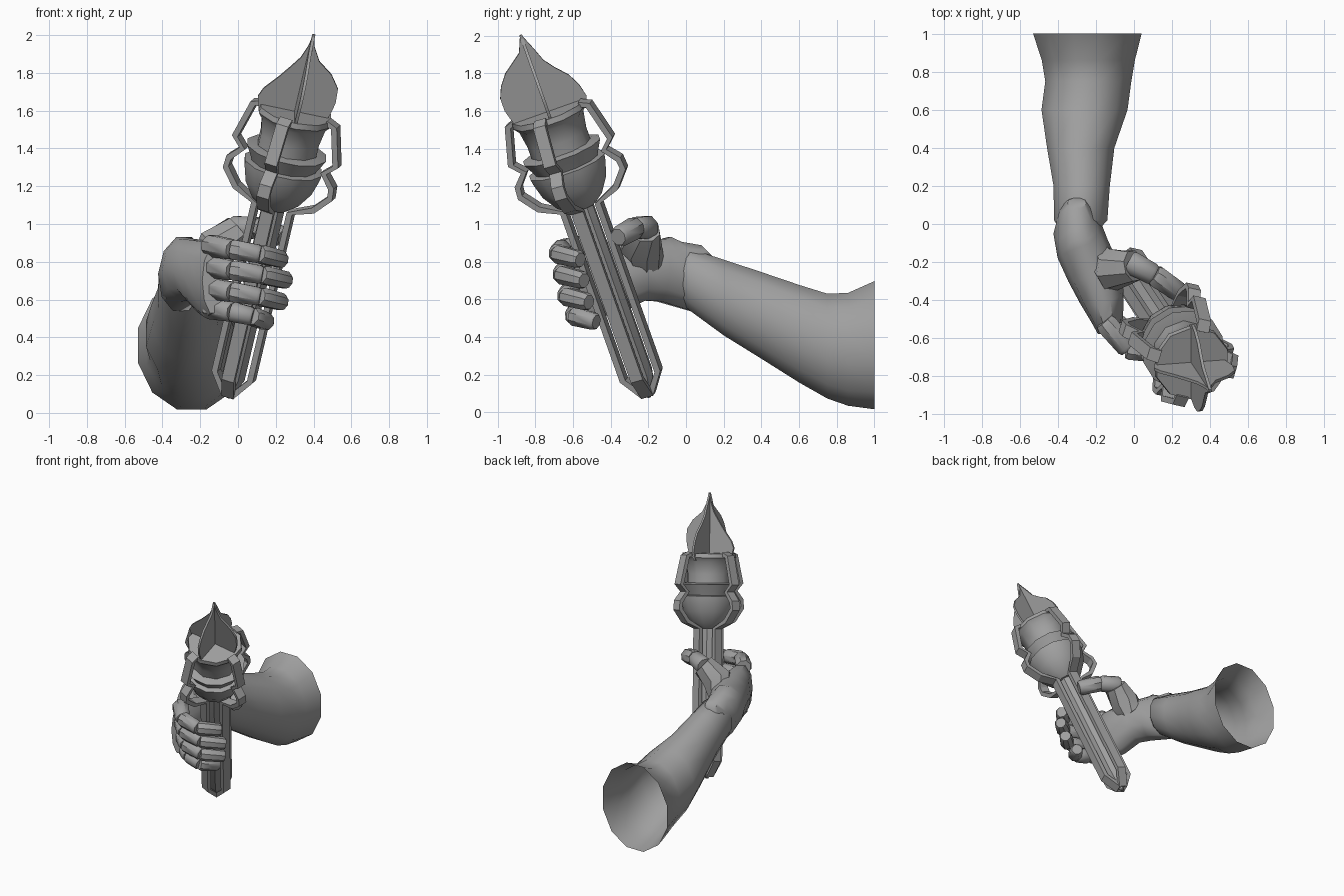
import bpy, bmesh, math
from mathutils import Vector, Matrix

cube = bpy.data.objects.get("Cube")
if cube:
    bpy.data.objects.remove(cube)

grey = bpy.data.materials.new("stone grey")
grey.use_nodes = True
grey.diffuse_color = (0.35, 0.35, 0.35, 1)
grey.node_tree.nodes["Principled BSDF"].inputs["Base Color"].default_value = grey.diffuse_color

# Frame of the tilted torch: local z runs along its axis
axis = Vector((0.235, -0.355, 1)).normalized()
ex = (Vector((1, 0, 0)) - axis * axis.x).normalized()
ey = axis.cross(ex)
TORCH = Matrix((ex, ey, axis)).transposed().to_4x4()
TORCH.translation = (-0.05, -0.195, 0.08)


def finish(name, bm, matrix=None, angle=40):
    bmesh.ops.recalc_face_normals(bm, faces=bm.faces)
    mesh = bpy.data.meshes.new(name)
    bm.to_mesh(mesh)
    bm.free()
    mesh.materials.append(grey)
    ob = bpy.data.objects.new(name, mesh)
    bpy.context.collection.objects.link(ob)
    if matrix:
        ob.matrix_world = matrix
    bpy.ops.object.select_all(action='DESELECT')
    ob.select_set(True)
    bpy.context.view_layer.objects.active = ob
    if angle:
        bpy.ops.object.shade_smooth_by_angle(angle=math.radians(angle))


def loft(name, rings, side, n=10, along=None, ends=(True, True), matrix=None, angle=40):
    """Skin of n-sided rings (centre, half size along side, half size across)."""
    bm = bmesh.new()
    pts = [Vector(r[0]) for r in rings]
    loops = []
    for i, (_, a, b) in enumerate(rings):
        t = along or pts[min(i + 1, len(pts) - 1)] - pts[max(i - 1, 0)]
        t = Vector(t).normalized()
        u = Vector(side)
        u = (u - t * u.dot(t)).normalized()
        v = t.cross(u)
        k = 1 / math.cos(math.pi / n) if n == 4 else 1
        loops.append([bm.verts.new(pts[i] + k * (u * a * math.cos(w) + v * b * math.sin(w)))
                      for w in (2 * math.pi * (j + 0.5) / n for j in range(n))])
    for p, q in zip(loops, loops[1:]):
        for j in range(n):
            bm.faces.new((p[j], p[(j + 1) % n], q[(j + 1) % n], q[j]))
    for loop, closed in zip((loops[0], loops[-1]), ends):
        if closed:
            bm.faces.new(loop)
    finish(name, bm, matrix, angle)


def turned(name, profile, n):
    """Turned part on the torch axis from (radius, height) points."""
    loft(name, [((0, 0, s), r, r) for r, s in profile], (1, 0, 0), n,
         along=(0, 0, 1), matrix=TORCH, angle=38)


# Torch shaft and cup
turned("torch_shaft", [(0.01, 0), (0.065, 0.12), (0.065, 1.12)], 8)
turned("torch_bowl", [(0.08, 1.1), (0.13, 1.14), (0.185, 1.225), (0.21, 1.31),
                      (0.215, 1.34), (0.18, 1.345)], 12)
turned("torch_ring", [(0.17, 1.33), (0.19, 1.37), (0.22, 1.425), (0.165, 1.435)], 12)
turned("torch_cup", [(0.165, 1.4), (0.165, 1.5), (0.18, 1.59), (0.205, 1.62), (0.2, 1.65)], 10)

# Four straps run from the tip up the handle and bow out around the cup
strap = [(0.02, 0.02), (0.1, 0.13), (0.1, 1.1), (0.22, 1.155), (0.295, 1.245), (0.29, 1.3),
         (0.23, 1.37), (0.285, 1.425), (0.23, 1.63), (0.18, 1.645)]
for i, deg in enumerate((-107, -17, 73, 163)):
    c, s = math.cos(math.radians(deg)), math.sin(math.radians(deg))
    rings = [((r * c, r * s, z), 0.034, 0.016) for r, z in strap]
    loft(f"torch_strap_{i + 1}", rings, (-s, c, 0), 4, matrix=TORCH, angle=0)

# Flame: two crossed thin plates, each listed as (height, low edge, high edge)
wide = [(1.6, -0.19, 0.16), (1.69, -0.215, 0.185), (1.74, -0.195, 0.195), (1.82, -0.13, 0.19),
        (1.89, -0.08, 0.14), (1.95, -0.04, 0.06), (2.02, -0.015, 0.02), (2.09, -0.003, 0.003)]
deep = [(1.6, -0.18, 0.2), (1.66, -0.195, 0.222), (1.73, -0.215, 0.205), (1.8, -0.215, 0.17),
        (1.86, -0.19, 0.115), (1.92, -0.145, 0.07), (2, -0.04, 0.04), (2.09, -0.003, 0.003)]
for name, plate, d in (("flame_wide", wide, Vector((1, 0, 0))), ("flame_deep", deep, Vector((0, 1, 0)))):
    rings = [(d * (lo + hi) / 2 + Vector((0, 0, s)), (hi - lo) / 2, 0.008) for s, lo, hi in plate]
    loft(name, rings, d, 4, along=(0, 0, 1), matrix=TORCH)

# Forearm, open at the back: (y, centre x, half width, centre z, half height)
arm = [(-0.05, -0.29, 0.09, 0.72, 0.12), (0.02, -0.28, 0.145, 0.705, 0.17),
       (0.2, -0.275, 0.153, 0.61, 0.208), (0.4, -0.28, 0.183, 0.515, 0.238),
       (0.6, -0.26, 0.234, 0.418, 0.268), (0.75, -0.24, 0.234, 0.352, 0.288),
       (0.86, -0.24, 0.253, 0.335, 0.31), (1, -0.245, 0.295, 0.357, 0.352)]
loft("forearm", [((x, y, z), a, b) for y, x, a, z, b in arm], (1, 0, 0), 12,
     along=(0, 1, 0), ends=(True, False), angle=60)

# Hand from the wrist lobe to the knuckles
loft("palm", [((-0.3, 0.11, 0.86), 0.04, 0.05), ((-0.3, 0.06, 0.81), 0.135, 0.095),
              ((-0.295, -0.03, 0.735), 0.215, 0.13), ((-0.27, -0.13, 0.755), 0.175, 0.14),
              ((-0.215, -0.25, 0.755), 0.17, 0.14), ((-0.17, -0.38, 0.72), 0.2, 0.12),
              ((-0.14, -0.5, 0.7), 0.21, 0.085), ((-0.13, -0.57, 0.7), 0.18, 0.06)],
     (0, 0, 1), 10, angle=50)
loft("thumb_base", [((-0.17, -0.2, 0.78), 0.09, 0.09), ((-0.11, -0.24, 0.88), 0.115, 0.115),
                    ((0.0, -0.22, 0.97), 0.085, 0.085)], (0, 0, 1), 8)


def digit(name, joints, radius):
    """Chain of slightly tapered segments with chamfered ends."""
    for i, (p, q) in enumerate(zip(joints, joints[1:])):
        p, q = Vector(p), Vector(q)
        rings = [(p.lerp(q, f), radius * k, radius * k)
                 for f, k in ((-0.06, 0.85), (0.06, 1), (0.9, 0.92), (1, 0.75))]
        loft(f"{name}_{i + 1}", rings, (0, 0, 1), 8)
        radius *= 0.92


digit("thumb", [(-0.02, -0.2, 0.98), (0.11, -0.27, 0.98), (0.24, -0.36, 0.93)], 0.067)
fingers = (("index", 0.885, -0.02, 0.24), ("middle", 0.775, 0, 0.265),
           ("ring", 0.66, 0.025, 0.24), ("little", 0.555, 0.065, 0.16))
for name, z, dy, tip in fingers:
    digit(f"{name}_finger", [(-0.15, -0.51 + dy / 2, z), (-0.03, -0.64 + dy, z - 0.02),
                             (tip * 0.5, -0.66 + dy, z - 0.045),
                             (tip, -0.54 + dy, z - 0.075)], 0.062)
